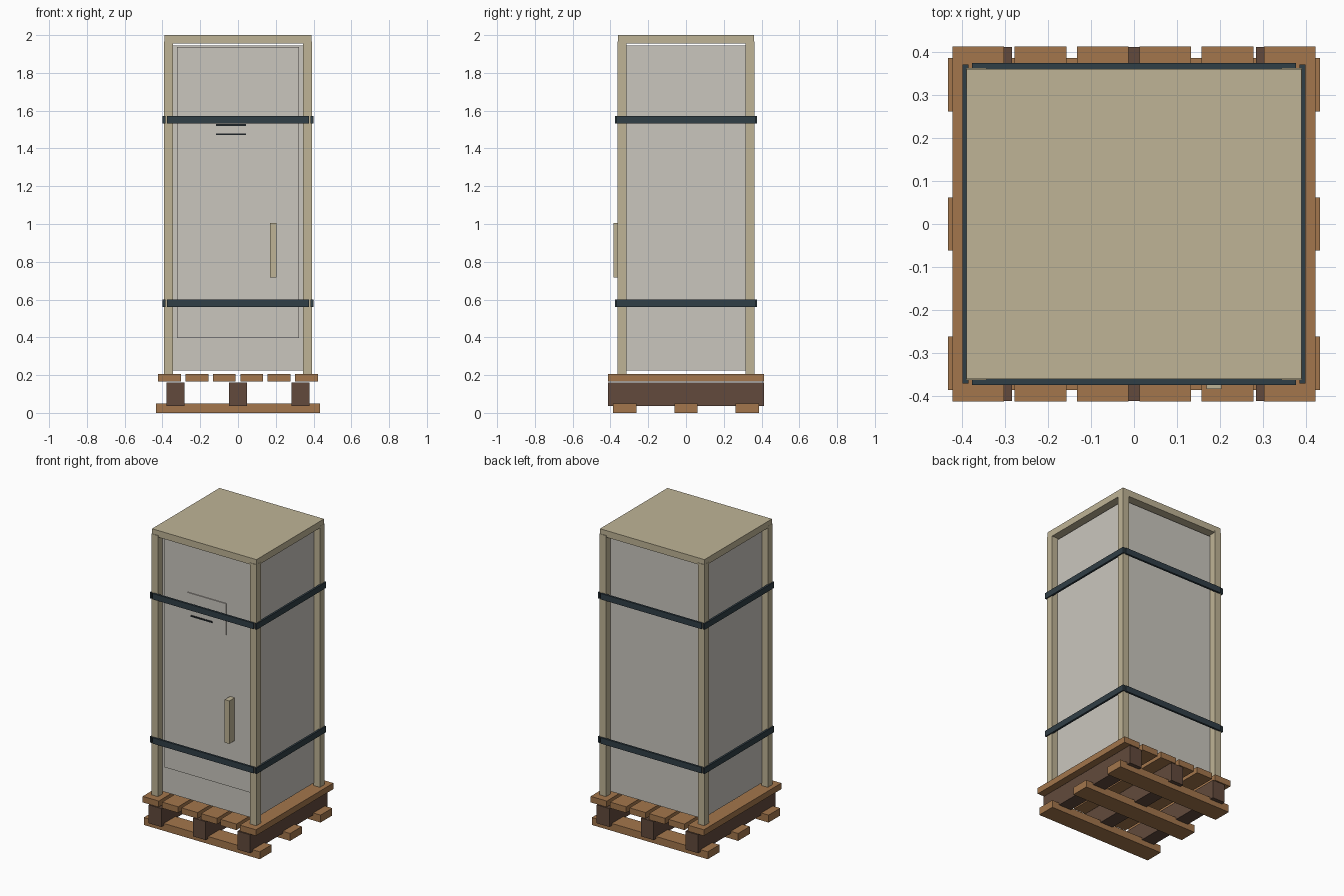
import bpy
import bmesh

cube = bpy.data.objects.get("Cube")
if cube:
    bpy.data.objects.remove(cube, do_unlink=True)


def material(name, rgb):
    """Flat material from an 0-255 sRGB colour."""
    lin = [(c / 255 / 12.92) if c < 11 else ((c / 255 + 0.055) / 1.055) ** 2.4 for c in rgb]
    mat = bpy.data.materials.new(name)
    mat.use_nodes = True
    mat.diffuse_color = (*lin, 1)
    mat.node_tree.nodes["Principled BSDF"].inputs["Base Color"].default_value = (*lin, 1)
    return mat


panel_grey = material("panel_grey", (202, 198, 190))
frame_tan = material("frame_tan", (191, 180, 150))
strap_dark = material("strap_dark", (48, 62, 70))
plank_wood = material("plank_wood", (163, 118, 76))
stringer_wood = material("stringer_wood", (98, 74, 60))
print_black = material("print_black", (28, 34, 38))


def box(name, mat, x, y, z):
    """Box between the given (low, high) limits on each axis."""
    bm = bmesh.new()
    bmesh.ops.create_cube(bm, size=1)
    for v in bm.verts:
        for axis, (lo, hi) in enumerate((x, y, z)):
            v.co[axis] = lo if v.co[axis] < 0 else hi
    mesh = bpy.data.meshes.new(name)
    bm.to_mesh(mesh)
    bm.free()
    mesh.materials.append(mat)
    obj = bpy.data.objects.new(name, mesh)
    bpy.context.collection.objects.link(obj)
    return obj


def around(centre, half):
    return (centre - half, centre + half)


def mirrored(side, near, far):
    return tuple(sorted((side * near, side * far)))


SIDES = {"left": 1, "right": -1}
ENDS = {"front": -1, "back": 1}

# Pallet: bottom boards, stringers, top slats
for name, y in (("front", -0.324), ("middle", 0.0), ("back", 0.324)):
    box(f"bottom_board_{name}", plank_wood, (-0.433, 0.433), around(y, 0.062), (0, 0.05))
for name, x in (("right", -0.331), ("middle", 0.0), ("left", 0.331)):
    box(f"stringer_{name}", stringer_wood, around(x, 0.047), (-0.412, 0.412), (0.036, 0.16))
for i in range(6):
    box(f"top_slat_{i + 1}", plank_wood, around((i - 2.5) * 0.145, 0.06),
        (-0.413, 0.413), (0.165, 0.206))

# Cabinet: body, door, roof, corner posts
box("body", panel_grey, (-0.346, 0.346), (-0.316, 0.316), (0.224, 1.945))
box("door", panel_grey, (-0.324, 0.324), (-0.327, -0.315), (0.397, 1.938))
box("roof", frame_tan, (-0.39, 0.39), (-0.36, 0.36), (1.955, 2.0))
for side, sx in SIDES.items():
    for end, sy in ENDS.items():
        box(f"post_{end}_{side}", frame_tan, mirrored(sx, 0.343, 0.391),
            mirrored(sy, 0.315, 0.363), (0.206, 1.967))

# Handle
box("handle", frame_tan, (0.169, 0.204), (-0.384, -0.326), (0.716, 1.006))

# Label plate with printed lines
box("label_plate", panel_grey, (-0.146, 0.144), (-0.333, -0.326), (1.416, 1.626))
for i, z in enumerate((1.475, 1.525)):
    box(f"printed_line_{i + 1}", print_black, (-0.117, 0.043), (-0.337, -0.332), around(z, 0.005))

# Straps: four bars around the posts at two heights
for level, z in (("lower", 0.58), ("upper", 1.553)):
    for end, sy in ENDS.items():
        box(f"{level}_strap_{end}", strap_dark, (-0.377, 0.377),
            mirrored(sy, 0.361, 0.375), around(z, 0.02))
    for side, sx in SIDES.items():
        box(f"{level}_strap_{side}", strap_dark, mirrored(sx, 0.385, 0.399),
            (-0.371, 0.371), around(z, 0.02))
